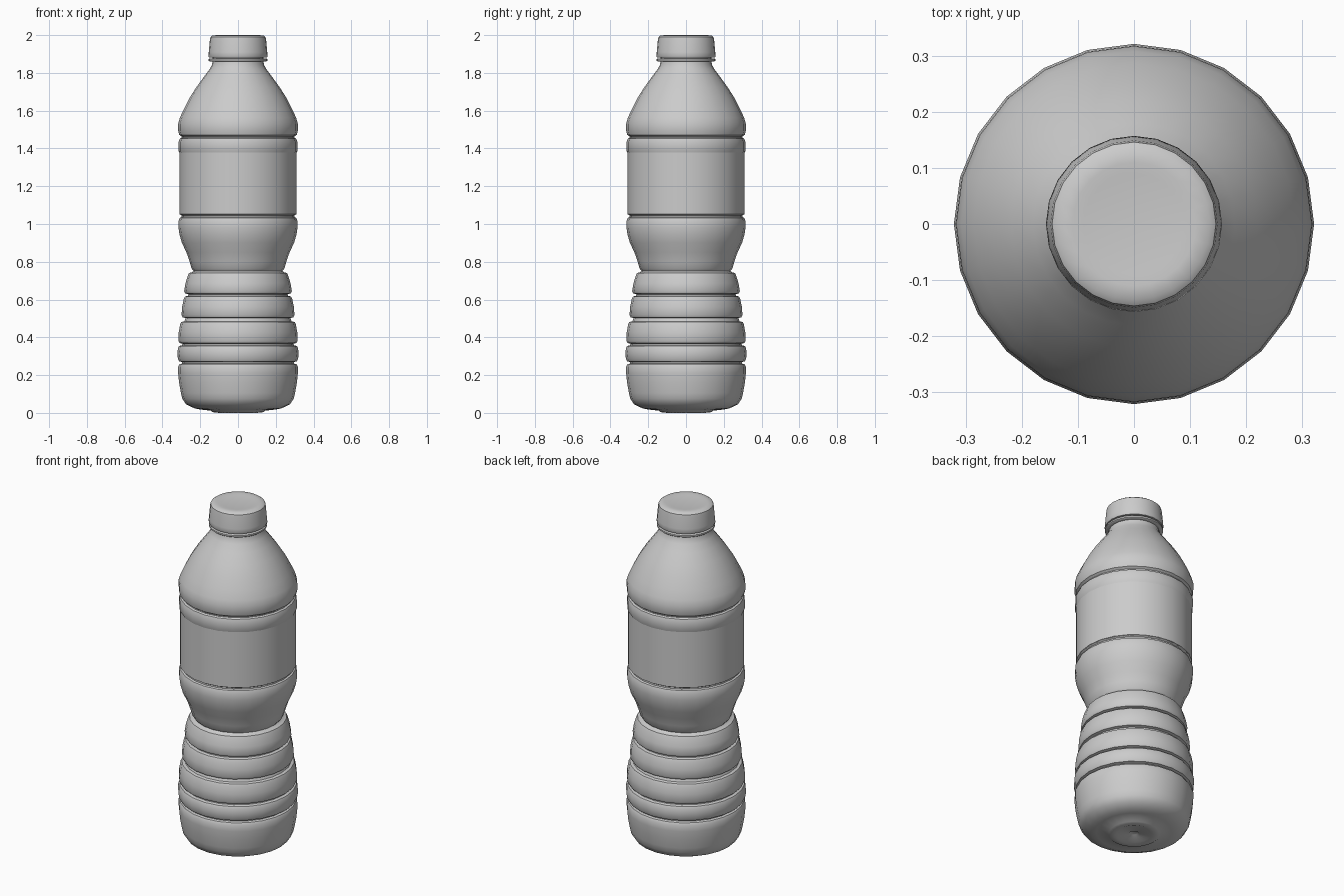
import bpy, bmesh, math

SIDES = 24


def lathe(name, profile, angle=40):
    """Revolve (radius, height) points around z; radius 0 closes to a pole."""
    bm = bmesh.new()
    rings = []
    for r, z in profile:
        if r == 0:
            rings.append([bm.verts.new((0, 0, z))])
        else:
            rings.append([bm.verts.new((r * math.cos(2 * math.pi * i / SIDES),
                                        r * math.sin(2 * math.pi * i / SIDES), z))
                          for i in range(SIDES)])
    for a, b in zip(rings, rings[1:]):
        for i in range(SIDES):
            j = (i + 1) % SIDES
            quad = [a[i % len(a)], a[j % len(a)], b[j % len(b)], b[i % len(b)]]
            bm.faces.new(list(dict.fromkeys(quad)))
    bmesh.ops.recalc_face_normals(bm, faces=bm.faces)
    mesh = bpy.data.meshes.new(name)
    bm.to_mesh(mesh)
    bm.free()
    ob = bpy.data.objects.new(name, mesh)
    bpy.context.collection.objects.link(ob)
    bpy.ops.object.select_all(action='DESELECT')
    ob.select_set(True)
    bpy.context.view_layer.objects.active = ob
    bpy.ops.object.shade_smooth_by_angle(angle=math.radians(angle))
    return ob


def rib(z0, z1, r0, r1):
    """Rounded band, slightly bulging, followed by a narrow groove."""
    e = 0.016
    mid = ((r0 + r1) / 2 + 0.003, (z0 + z1) / 2)
    return [(r0 - 0.022, z0), (r0 - 0.006, z0 + 0.004), (r0, z0 + e), mid,
            (r1, z1 - e), (r1 - 0.006, z1 - 0.004), (r1 - 0.022, z1)]


# Base with concentric steps
body = [(0, 0.012), (0.02, 0.012), (0.03, 0.004), (0.09, 0.004), (0.10, 0.0),
        (0.135, 0.004), (0.145, 0.012), (0.20, 0.018), (0.23, 0.024),
        (0.275, 0.045), (0.295, 0.075), (0.302, 0.105), (0.312, 0.16),
        (0.317, 0.21), (0.317, 0.245), (0.31, 0.258), (0.295, 0.261)]
# Grip ribs, narrowing towards the waist
for band in [(0.269, 0.358, 0.318, 0.318), (0.366, 0.485, 0.316, 0.306),
             (0.502, 0.620, 0.299, 0.287), (0.628, 0.745, 0.285, 0.265)]:
    body += rib(*band)
# Flare above the waist, label seat and shoulder
body += [(0.236, 0.752), (0.246, 0.765), (0.256, 0.80), (0.273, 0.85),
         (0.297, 0.90), (0.31, 0.945), (0.315, 0.98), (0.315, 1.015),
         (0.308, 1.033), (0.298, 1.037), (0.298, 1.045), (0.306, 1.05),
         (0.306, 1.37), (0.314, 1.385), (0.314, 1.435), (0.308, 1.452),
         (0.298, 1.457), (0.298, 1.463), (0.311, 1.472), (0.317, 1.495),
         (0.317, 1.53), (0.308, 1.562), (0.286, 1.61), (0.255, 1.67),
         (0.22, 1.725), (0.18, 1.78), (0.15, 1.82), (0.138, 1.842),
         (0.134, 1.865), (0.134, 1.93), (0, 1.93)]
lathe("bottle_body", body)

# Label sleeve
lathe("label", [(0.305, 1.05), (0.31, 1.052), (0.31, 1.435), (0.305, 1.438)])

# Seal ring under the cap
lathe("seal_ring", [(0.132, 1.86), (0.150, 1.86), (0.155, 1.864), (0.155, 1.873),
                    (0.150, 1.877), (0.132, 1.877)])

# Screw cap
lathe("cap", [(0.13, 1.882), (0.154, 1.882), (0.157, 1.887), (0.155, 1.91),
              (0.149, 1.975), (0.146, 1.99), (0.135, 1.998), (0.11, 2.0),
              (0.09, 1.997), (0, 1.997)])
